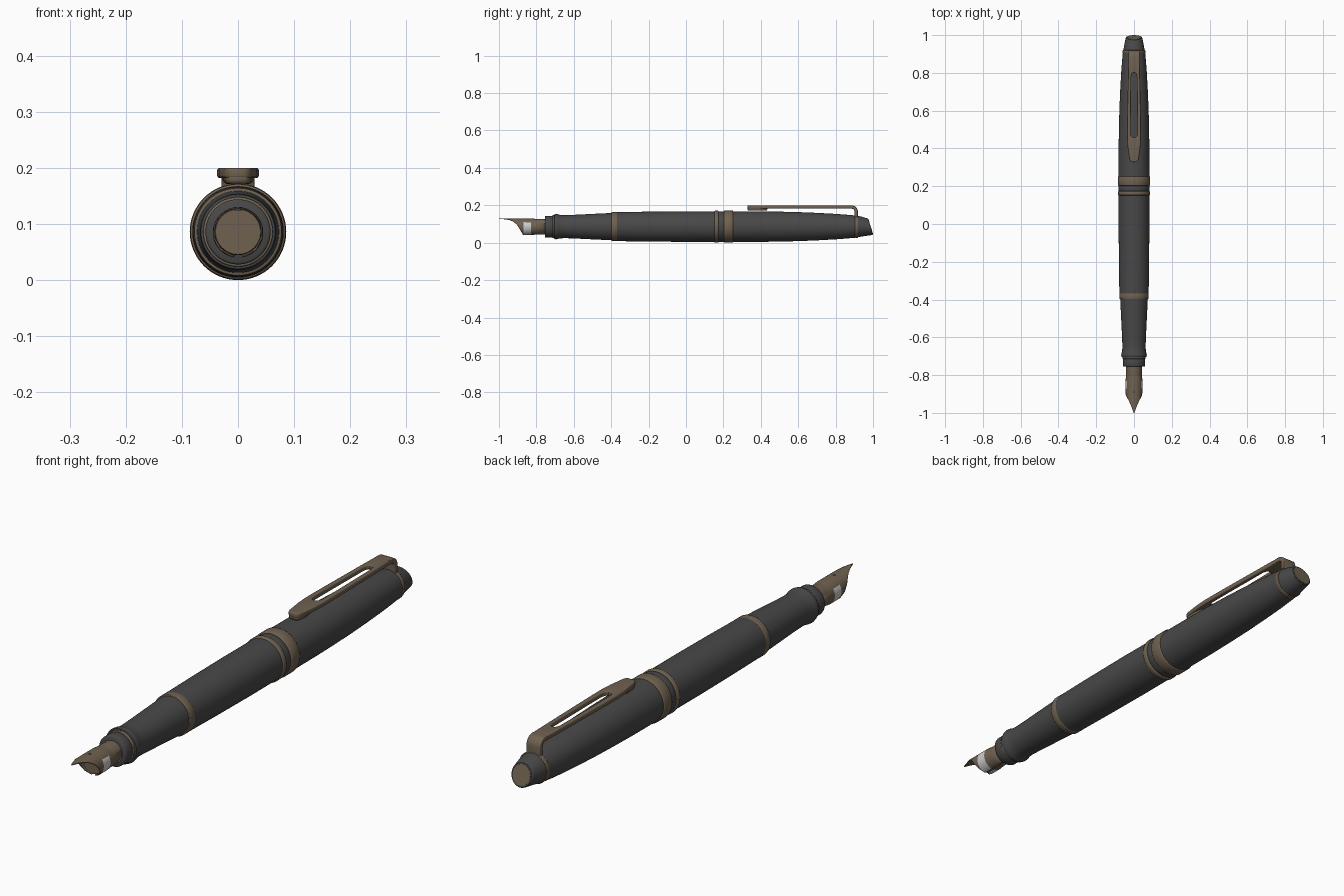
import bpy, bmesh, math
from mathutils import Matrix

if "Cube" in bpy.data.objects:
    bpy.data.objects.remove(bpy.data.objects["Cube"])

ZC = 0.086   # height of the pen axis
SEG = 64


def material(name, rgb):
    m = bpy.data.materials.new(name)
    m.diffuse_color = (*rgb, 1)
    m.use_nodes = True
    m.node_tree.nodes["Principled BSDF"].inputs["Base Color"].default_value = m.diffuse_color
    return m


DARK = material("dark_lacquer", (0.065, 0.065, 0.065))
BRONZE = material("bronze", (0.16, 0.12, 0.08))
SILVER = material("silver", (0.62, 0.62, 0.62))


def finish(ob, mats, angle=35):
    for m in mats:
        ob.data.materials.append(m)
    bpy.ops.object.select_all(action='DESELECT')
    ob.select_set(True)
    bpy.context.view_layer.objects.active = ob
    bpy.ops.object.shade_smooth_by_angle(angle=math.radians(angle))
    return ob


def link(name, bm):
    bmesh.ops.recalc_face_normals(bm, faces=bm.faces)
    me = bpy.data.meshes.new(name)
    bm.to_mesh(me)
    bm.free()
    ob = bpy.data.objects.new(name, me)
    bpy.context.collection.objects.link(ob)
    return ob


def lathe(name, profile, mat, slant_from=9.0):
    """Turn (y, radius) points round the pen axis; rings past slant_from are sheared."""
    bm = bmesh.new()
    rings = []
    for y, r in profile:
        ring = []
        for i in range(SEG):
            a = 2 * math.pi * i / SEG
            dz = r * math.cos(a)
            yy = y - (0.31 * dz if y > slant_from else 0)
            ring.append(bm.verts.new((r * math.sin(a), yy, ZC + dz)))
        rings.append(ring)
    for a, b in zip(rings, rings[1:]):
        for i in range(SEG):
            j = (i + 1) % SEG
            bm.faces.new((a[i], a[j], b[j], b[i]))
    bm.faces.new(rings[0])
    bm.faces.new(rings[-1])
    return finish(link(name, bm), [mat])


def band(name, y0, y1, r, mat, b=0.004):
    return lathe(name, [(y0, r - b), (y0 + b * .4, r - b * .3), (y0 + b, r),
                        (y1 - b, r), (y1 - b * .4, r - b * .3), (y1, r - b)], mat)


def plate(name, loops, half, bevel, matrix, mat):
    """Flat outline (further loops are holes) with thickness and rounded edges."""
    cu = bpy.data.curves.new(name, 'CURVE')
    cu.dimensions, cu.fill_mode = '2D', 'BOTH'
    cu.extrude, cu.bevel_depth, cu.bevel_resolution, cu.offset = half - bevel, bevel, 2, -bevel
    for pts in loops:
        sp = cu.splines.new('POLY')
        sp.points.add(len(pts) - 1)
        for p, (x, y) in zip(sp.points, pts):
            p.co = (x, y, 0, 1)
        sp.use_cyclic_u = True
    tmp = bpy.data.objects.new(name, cu)
    bpy.context.collection.objects.link(tmp)
    me = bpy.data.meshes.new_from_object(tmp)
    bpy.data.objects.remove(tmp)
    me.transform(matrix)
    bm = bmesh.new()
    bm.from_mesh(me)
    bmesh.ops.remove_doubles(bm, verts=bm.verts, dist=1e-5)
    ob = link(name, bm)
    ob.data.materials.clear()
    return finish(ob, [mat])


def mirrored(right):
    return right + [(-x, y) for x, y in reversed(right)]


# grip section
band("grip_front_collar", -0.755, -0.712, 0.058, DARK)
band("grip_front_ring", -0.714, -0.704, 0.062, BRONZE, 0.002)
lathe("grip", [(-0.706, 0.058), (-0.703, 0.066), (-0.695, 0.068), (-0.687, 0.067), (-0.675, 0.063),
               (-0.65, 0.0615), (-0.6, 0.063), (-0.5, 0.068), (-0.395, 0.073)], DARK)
band("grip_rear_ring", -0.398, -0.368, 0.078, BRONZE, 0.002)

# barrel and cap bands
lathe("barrel", [(-0.37, 0.0775), (-0.2, 0.080), (0.0, 0.0815), (0.155, 0.081)], DARK)
band("cap_lip_ring", 0.152, 0.174, 0.085, BRONZE)
band("cap_groove", 0.17, 0.206, 0.081, DARK)
band("cap_band", 0.202, 0.252, 0.086, BRONZE)

# cap body, top ring and slanted finial
lathe("cap", [(0.25, 0.082), (0.4, 0.0815), (0.5, 0.080), (0.6, 0.0775), (0.7, 0.0735),
              (0.8, 0.068), (0.86, 0.0635), (0.908, 0.059)], DARK)
band("cap_top_ring", 0.904, 0.920, 0.060, BRONZE, 0.002)
lathe("finial", [(0.918, 0.057), (0.94, 0.053), (0.98, 0.045), (0.984, 0.044), (0.987, 0.041)], DARK, 0.96)
lathe("finial_disc", [(0.97, 0.036), (0.988, 0.036)], BRONZE, 0.96)

# clip: slotted blade, bent leg and thick tip
outer = [(0.012, 0.328), (0.020, 0.333), (0.025, 0.345), (0.034, 0.41), (0.037, 0.46),
         (0.036, 0.56), (0.032, 0.76), (0.029, 0.885)]
slot = [(0.006, 0.458), (0.013, 0.464), (0.0175, 0.48), (0.0175, 0.56), (0.015, 0.78),
        (0.011, 0.795), (0.005, 0.80)]
plate("clip_blade", [mirrored(outer), mirrored(slot)], 0.009, 0.004,
      Matrix.Translation((0, 0, 0.191)), BRONZE)
arc = [(0.885 + 0.034 * math.sin(t * math.pi / 12), 0.166 + 0.034 * math.cos(t * math.pi / 12)) for t in range(7)]
inner = [(0.885 + 0.016 * math.sin(t * math.pi / 12), 0.166 + 0.016 * math.cos(t * math.pi / 12)) for t in range(7)]
leg = [(0.87, 0.2)] + arc + [(0.919, 0.125), (0.901, 0.125)] + inner[::-1] + [(0.87, 0.182)]
to_side = Matrix(((0, 0, 1, 0), (1, 0, 0, 0), (0, 1, 0, 0), (0, 0, 0, 1)))
plate("clip_leg", [leg], 0.029, 0.003, to_side, BRONZE)
tip = [(0.012, 0.329), (0.019, 0.334), (0.023, 0.345), (0.026, 0.38), (0.02, 0.415), (0.008, 0.435)]
plate("clip_tip", [mirrored(tip)], 0.012, 0.008, Matrix.Translation((0, 0, 0.183)), BRONZE)

# nib: cylinder shell whose wrap angle closes to a point
stations = [(-1.0, 2), (-0.985, 9), (-0.965, 19), (-0.94, 34), (-0.92, 53), (-0.905, 75), (-0.89, 103),
            (-0.878, 135), (-0.870, 170), (-0.855, 172), (-0.83, 172), (-0.80, 172), (-0.745, 172)]
N = 36
bm = bmesh.new()
rows = []
for y, span in stations:
    r = 0.045 if y < -0.82 else 0.042
    row = []
    for i in range(N + 1):
        a = math.radians(span) * (2 * i / N - 1)
        row.append(bm.verts.new((r * math.sin(a), y, ZC - 0.001 + r * math.cos(a))))
    rows.append(row)
for k, (a, b) in enumerate(zip(rows, rows[1:])):
    for i in range(N):
        f = bm.faces.new((a[i], a[i + 1], b[i + 1], b[i]))
        # silver inlay on the flanks and underside
        if 8 <= k <= 9 and abs(i + 0.5 - N / 2) > 6:
            f.material_index = 1
nib = finish(link("nib", bm), [BRONZE, SILVER])
sol = nib.modifiers.new("thickness", 'SOLIDIFY')
sol.thickness, sol.offset = 0.003, -1

# feed under the nib and breather hole
lathe("feed", [(-0.872, 0.040), (-0.868, 0.0415), (-0.745, 0.0415)], BRONZE)
bm = bmesh.new()
bmesh.ops.create_cone(bm, cap_ends=True, segments=16, radius1=0.006, radius2=0.006, depth=0.006,
                      matrix=Matrix.Translation((0, -0.89, ZC + 0.0415)))
finish(link("breather_hole", bm), [DARK])
